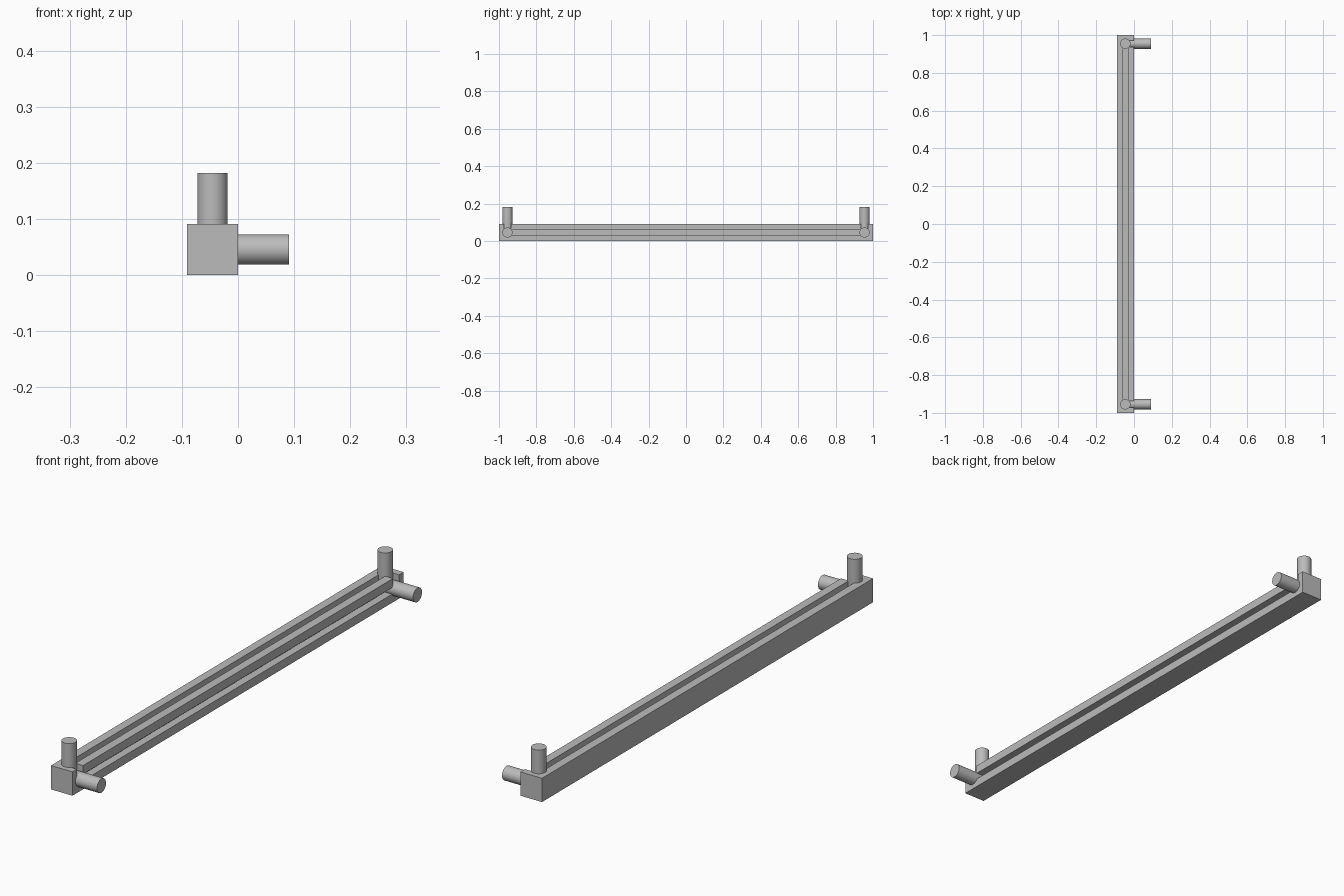
import bpy
import math
from mathutils import Vector

if "Cube" in bpy.data.objects:
    bpy.data.objects.remove(bpy.data.objects["Cube"], do_unlink=True)

SIDE = 0.091        # square section of the rail
MID = SIDE / 2
PEG_R = 0.027
PEG_Y = 1 - MID     # peg positions along the rail
GROOVE_W = 0.025
GROOVE_D = 0.03

grey = bpy.data.materials.new("plain grey")
grey.use_nodes = True
colour = (0.5, 0.5, 0.5, 1)
grey.diffuse_color = colour
grey.node_tree.nodes["Principled BSDF"].inputs["Base Color"].default_value = colour


def box(name, low, high):
    low, high = Vector(low), Vector(high)
    bpy.ops.mesh.primitive_cube_add(size=1, location=(low + high) / 2)
    ob = bpy.context.object
    ob.name = name
    ob.scale = high - low
    bpy.ops.object.transform_apply(location=True, rotation=False, scale=True)
    ob.data.materials.append(grey)
    return ob


def peg(name, start, end):
    start, end = Vector(start), Vector(end)
    axis = end - start
    bpy.ops.mesh.primitive_cylinder_add(
        vertices=48, radius=PEG_R, depth=axis.length, location=(start + end) / 2,
        rotation=axis.to_track_quat("Z", "Y").to_euler())
    ob = bpy.context.object
    ob.name = name
    ob.data.materials.append(grey)
    bpy.ops.object.shade_smooth_by_angle(angle=math.radians(40))


# Square rail
rail = box("rail", (-SIDE, -1, 0), (0, 1, SIDE))

# Long grooves in the top and side, and corner notches beside the pegs
g0, g1 = MID - GROOVE_W / 2, MID + GROOVE_W / 2
over = 0.02
cutters = [
    box("top_groove_cutter", (-g1, -PEG_Y, SIDE - GROOVE_D), (-g0, PEG_Y, SIDE + over)),
    box("side_groove_cutter", (-GROOVE_D, -PEG_Y, g0), (over, PEG_Y, g1)),
]
for label, s in (("front", -1), ("back", 1)):
    y = s * PEG_Y
    cutters.append(box(label + "_notch_cutter", (-g0 - 0.002, y - 0.018, g1 - 0.002),
                       (over, y + 0.018, SIDE + over)))

for cutter in cutters:
    mod = rail.modifiers.new(cutter.name, "BOOLEAN")
    mod.operation = "DIFFERENCE"
    mod.solver = "EXACT"
    mod.object = cutter
    bpy.context.view_layer.objects.active = rail
    bpy.ops.object.modifier_apply(modifier=mod.name)
for cutter in cutters:
    bpy.data.objects.remove(cutter, do_unlink=True)

# Upright and sideways pegs at each end
for label, s in (("front", -1), ("back", 1)):
    y = s * PEG_Y
    peg(label + "_upright_peg", (-MID, y, MID), (-MID, y, 2 * SIDE))
    peg(label + "_side_peg", (-MID, y, MID), (SIDE, y, MID))
